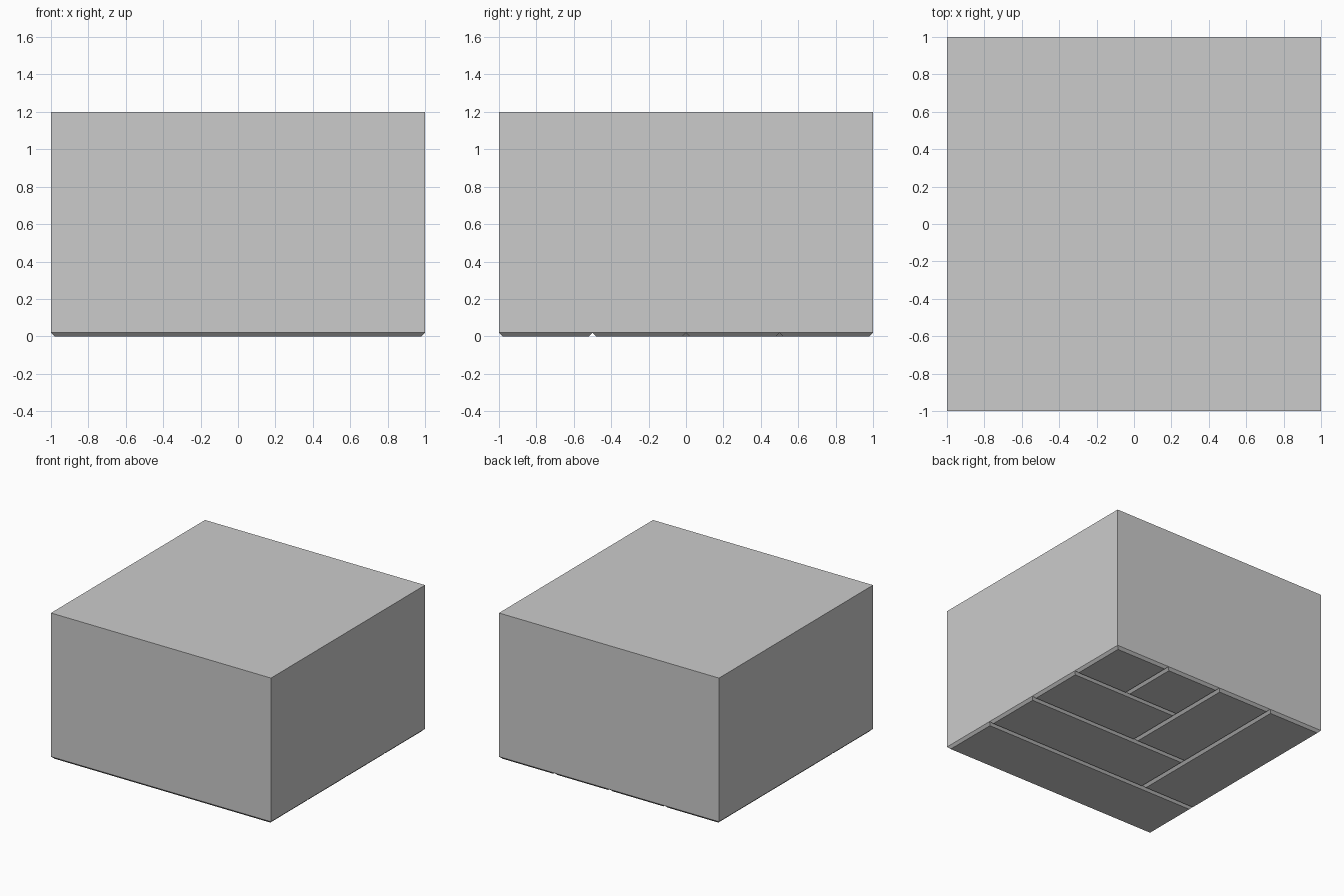
import bpy, bmesh

if "Cube" in bpy.data.objects:
    bpy.data.objects.remove(bpy.data.objects["Cube"])

TOP, BEVEL, STEP = 1.2, 0.02, 0.5


def rect(bm, x0, x1, y0, y1, z):
    """Ring of four vertices, counter-clockwise from above."""
    return [bm.verts.new((x, y, z)) for x, y in ((x0, y0), (x1, y0), (x1, y1), (x0, y1))]


def walls(bm, lower, upper):
    for i in range(4):
        j = (i + 1) % 4
        bm.faces.new((lower[i], lower[j], upper[j], upper[i]))


def finish(bm, name):
    mesh = bpy.data.meshes.new(name)
    bm.to_mesh(mesh)
    bm.free()
    bpy.context.collection.objects.link(bpy.data.objects.new(name, mesh))


def panel(name, x0, x1, y0, y1):
    """Underside panel with sloping sides; its open top meets the block."""
    bm = bmesh.new()
    low = rect(bm, x0 + BEVEL, x1 - BEVEL, y0 + BEVEL, y1 - BEVEL, 0)
    walls(bm, low, rect(bm, x0, x1, y0, y1, BEVEL))
    bm.faces.new(low[::-1])
    finish(bm, name)


# Main block, closed underneath by the panels
bm = bmesh.new()
upper = rect(bm, -1, 1, -1, 1, TOP)
walls(bm, rect(bm, -1, 1, -1, 1, BEVEL), upper)
bm.faces.new(upper)
finish(bm, "block")

# Nested underside panels: alternating strips and columns toward the back right
for k in range(4):
    a = -1 + k * STEP
    panel(f"strip_panel_{k + 1}", a, 1, a, a + STEP)
    if k < 3:
        panel(f"column_panel_{k + 1}", a, a + STEP, a + STEP, 1)
